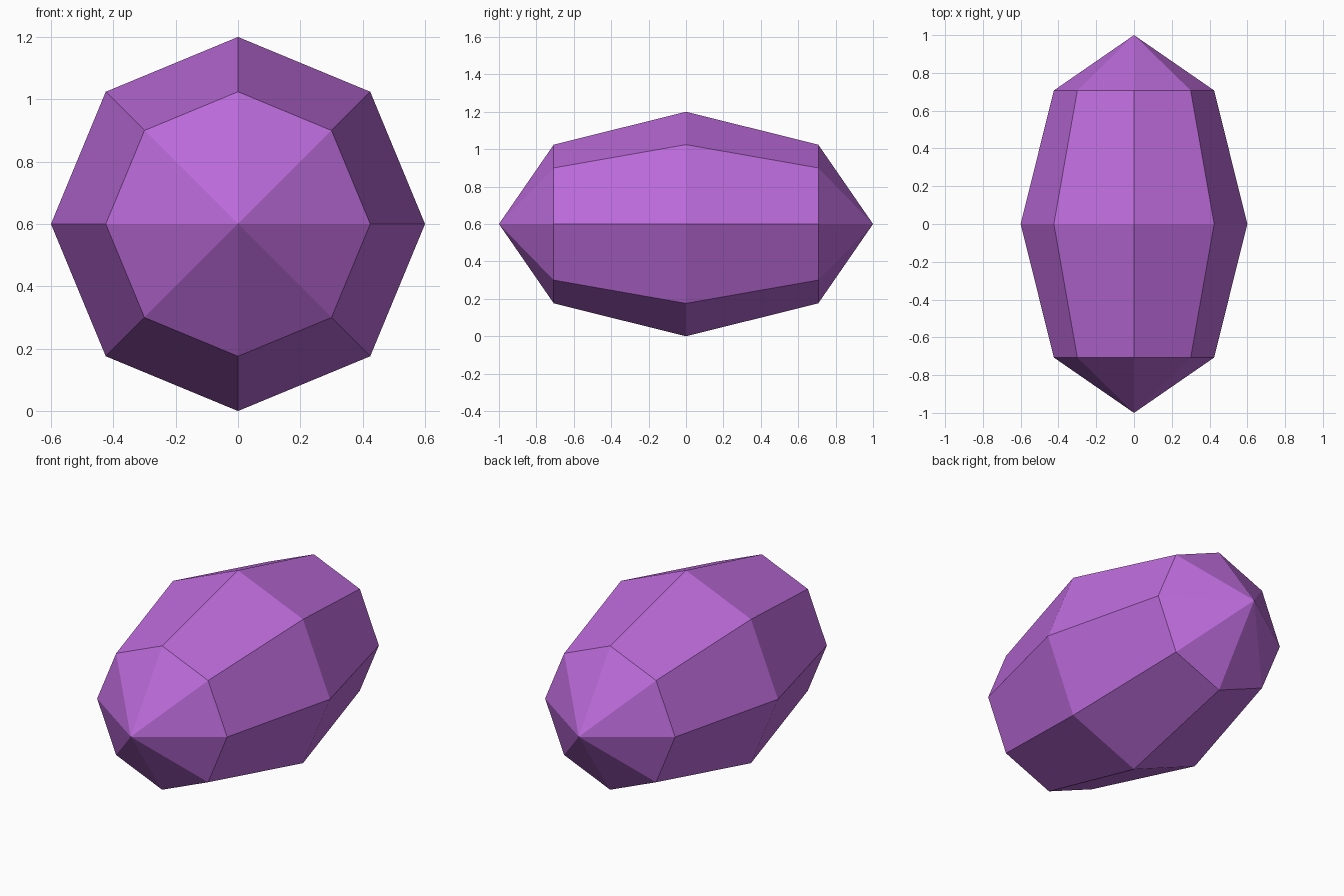
import bpy, bmesh, math
from mathutils import Matrix

if "Cube" in bpy.data.objects:
    bpy.data.objects.remove(bpy.data.objects["Cube"])

# Faceted ellipsoid gem: 8 sides, 4 bands, long axis along y
bm = bmesh.new()
bmesh.ops.create_uvsphere(bm, u_segments=8, v_segments=4, radius=1.0)
bm.transform(Matrix.Translation((0, 0, 0.6))
             @ Matrix.Rotation(math.radians(90), 4, 'X')
             @ Matrix.Diagonal((0.6, 0.6, 1.0, 1.0)))
mesh = bpy.data.meshes.new("gem")
bm.to_mesh(mesh)
bm.free()
mesh.shade_flat()

# Single purple colour
purple = bpy.data.materials.new("purple")
purple.diffuse_color = (0.5, 0.145, 0.7, 1.0)
purple.use_nodes = True
purple.node_tree.nodes["Principled BSDF"].inputs["Base Color"].default_value = purple.diffuse_color
mesh.materials.append(purple)

gem = bpy.data.objects.new("gem", mesh)
bpy.context.collection.objects.link(gem)
